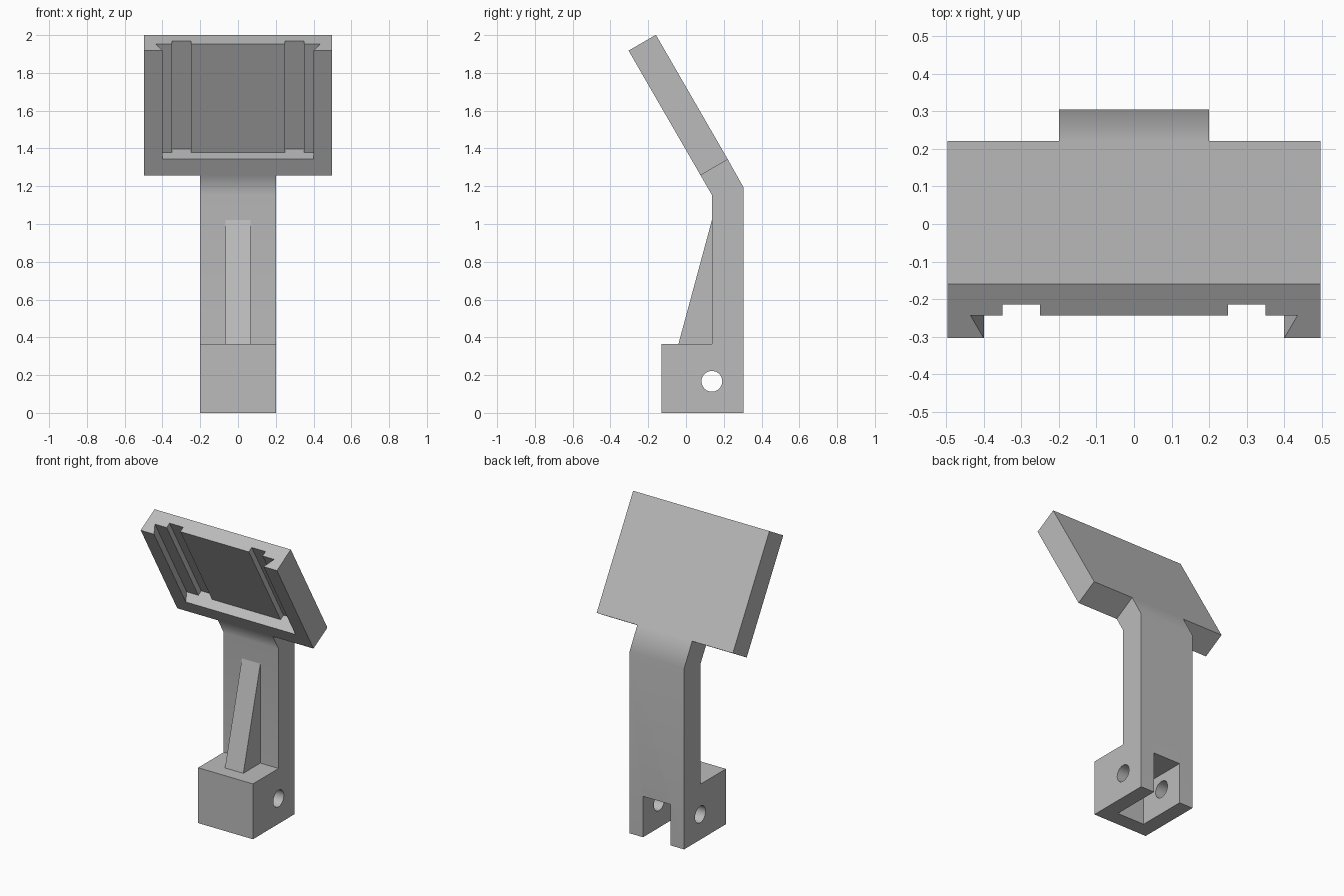
import bpy, bmesh, math
from mathutils import Vector

cube = bpy.data.objects.get("Cube")
if cube:
    bpy.data.objects.remove(cube, do_unlink=True)

grey = bpy.data.materials.new("plain_grey")
grey.use_nodes = True
GREY = (0.5, 0.5, 0.5, 1)
grey.diffuse_color = GREY
grey.node_tree.nodes["Principled BSDF"].inputs["Base Color"].default_value = GREY

X, Y, Z = Vector((1, 0, 0)), Vector((0, 1, 0)), Vector((0, 0, 1))
ZERO = Vector((0, 0, 0))


def prism(name, points, u, v, w, start, end, origin=ZERO):
    """Draw a profile in the u-v plane and extrude it along w."""
    bm = bmesh.new()
    ring = [bm.verts.new(origin + u * a + v * b + w * start) for a, b in points]
    face = bm.faces.new(ring)
    new = bmesh.ops.extrude_face_region(bm, geom=[face])["geom"]
    moved = [g for g in new if isinstance(g, bmesh.types.BMVert)]
    bmesh.ops.translate(bm, verts=moved, vec=w * (end - start))
    bmesh.ops.recalc_face_normals(bm, faces=bm.faces)
    mesh = bpy.data.meshes.new(name)
    bm.to_mesh(mesh)
    bm.free()
    mesh.materials.append(grey)
    obj = bpy.data.objects.new(name, mesh)
    bpy.context.collection.objects.link(obj)
    return obj


def activate(obj):
    bpy.ops.object.select_all(action="DESELECT")
    obj.select_set(True)
    bpy.context.view_layer.objects.active = obj


def cut(obj, cutter):
    cutter.hide_render = True
    activate(obj)
    mod = obj.modifiers.new("cut", "BOOLEAN")
    mod.operation = "DIFFERENCE"
    mod.solver = "EXACT"
    mod.object = cutter
    bpy.ops.object.modifier_apply(modifier=mod.name)
    bpy.data.objects.remove(cutter, do_unlink=True)


# Frame of the tilted plate: along its slope and through its thickness
tilt = math.radians(30)
slope = Vector((0, -math.sin(tilt), math.cos(tilt)))
depth = Vector((0, math.cos(tilt), math.sin(tilt)))
corner = Vector((0, 0.077, 1.258))
length, thick = 0.762, 0.167
joint_back = corner + depth * thick

# Arm with bent neck and base block
arm = prism("arm_and_base", [
    (-0.13, 0), (0.305, 0), (0.305, 1.193), (joint_back.y, joint_back.z),
    (corner.y, corner.z), (0.137, 1.154), (0.137, 0.365), (-0.13, 0.365)],
    Y, Z, X, -0.2, 0.2)

# Slot open to the back and underside, and the pin hole across it
cut(arm, prism("slot_cutter", [(-0.03, -0.1), (0.4, -0.1), (0.4, 0.27), (-0.03, 0.27)],
               Y, Z, X, -0.1, 0.1))
circle = [(0.137 + 0.055 * math.cos(a), 0.167 + 0.055 * math.sin(a))
          for a in (math.tau * i / 32 for i in range(32))]
cut(arm, prism("pin_hole_cutter", circle, Y, Z, X, -0.3, 0.3))

# Triangular stiffening rib
rib = prism("rib", [(-0.04, 0.365), (0.137, 0.365), (0.137, 1.02)],
            Y, Z, X, -0.067, 0.067)

# Tilted plate with a dovetail recess and two deeper grooves, open at the top
plate = prism("plate", [(0, 0), (length, 0), (length, thick), (0, thick)],
              slope, depth, X, -0.497, 0.497, corner)
half = [(0.4, -0.02), (0.4, 0), (0.435, 0.069), (0.35, 0.069),
        (0.35, 0.104), (0.25, 0.104), (0.25, 0.069)]
recess = half + [(-x, d) for x, d in reversed(half)]
cut(plate, prism("recess_cutter", recess, X, depth, slope, 0.1, length + 0.1, corner))

# Soft shading over the neck bend and hole, sharp elsewhere
activate(arm)
bpy.ops.object.shade_smooth_by_angle(angle=math.radians(35))
arm.modifiers.new("weighted_normals", "WEIGHTED_NORMAL").keep_sharp = True
